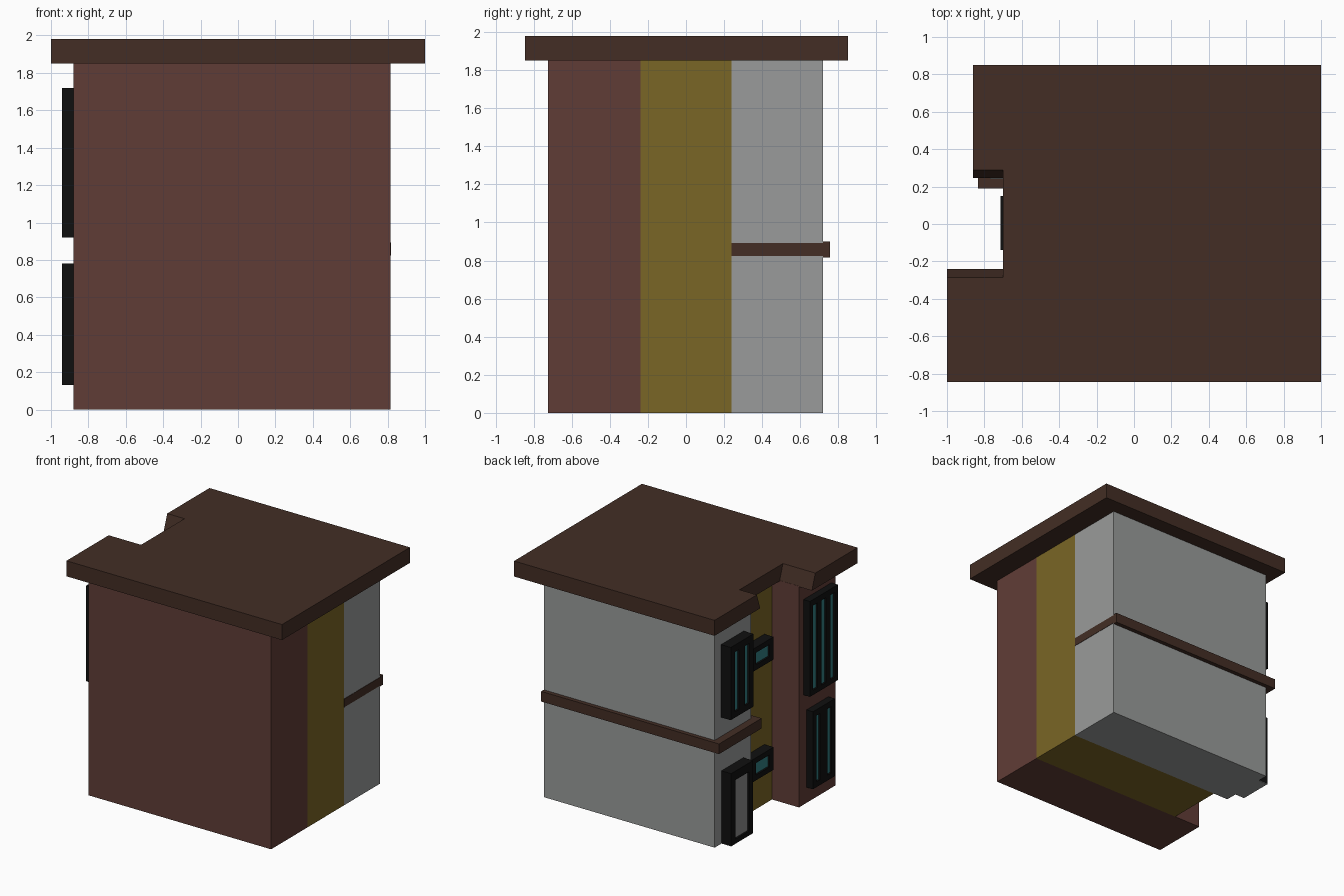
import bpy, bmesh

if "Cube" in bpy.data.objects:
    bpy.data.objects.remove(bpy.data.objects["Cube"])


def material(name, r, g, b):
    m = bpy.data.materials.new(name)
    m.diffuse_color = (r, g, b, 1)
    m.use_nodes = True
    m.node_tree.nodes["Principled BSDF"].inputs["Base Color"].default_value = m.diffuse_color
    return m


RED = material("brick red", 0.118, 0.046, 0.037)
OCHRE = material("ochre", 0.195, 0.132, 0.019)
GREY = material("light grey", 0.32, 0.33, 0.325)
BROWN = material("dark brown", 0.056, 0.027, 0.018)
BLACK = material("frame black", 0.005, 0.005, 0.005)
TEAL = material("glass teal", 0.032, 0.21, 0.23)
DOOR = material("door grey", 0.26, 0.26, 0.26)


def add_object(name, bm, mat):
    bmesh.ops.recalc_face_normals(bm, faces=bm.faces)
    me = bpy.data.meshes.new(name)
    bm.to_mesh(me)
    bm.free()
    me.materials.append(mat)
    ob = bpy.data.objects.new(name, me)
    bpy.context.collection.objects.link(ob)
    return ob


def prism(bm, bottom, top, z0, z1):
    """Solid between two outlines with equal point counts."""
    lo = [bm.verts.new((x, y, z0)) for x, y in bottom]
    hi = [bm.verts.new((x, y, z1)) for x, y in top]
    bm.faces.new(lo[::-1])
    bm.faces.new(hi)
    n = len(lo)
    for i in range(n):
        j = (i + 1) % n
        bm.faces.new((lo[i], lo[j], hi[j], hi[i]))


def add_box(bm, x0, x1, y0, y1, z0, z1):
    rect = [(x0, y0), (x1, y0), (x1, y1), (x0, y1)]
    prism(bm, rect, rect, z0, z1)


def box(name, mat, *dims):
    bm = bmesh.new()
    add_box(bm, *dims)
    return add_object(name, bm, mat)


def window(name, x_out, x_wall, y0, y1, z0, z1, slots,
           side, bar, low, high, pane=TEAL):
    """Frame with vertical bars on the left wall and a recessed pane."""
    bm = bmesh.new()
    add_box(bm, x_out, x_wall, y0, y1, z0, z0 + low)
    add_box(bm, x_out, x_wall, y0, y1, z1 - high, z1)
    w = (y1 - y0 - 2 * side - (slots - 1) * bar) / slots
    y = y0
    for i in range(slots + 1):
        t = side if i in (0, slots) else bar
        add_box(bm, x_out, x_wall, y, y + t, z0 + low, z1 - high)
        y += t + w
    add_object(name + "_frame", bm, BLACK)
    box(name + "_pane", pane, x_out + 0.015, x_out + 0.023,
        y0 + side, y1 - side, z0 + low, z1 - high)


# Three wall sections, front to back
box("front_section", RED, -0.88, 0.815, -0.725, -0.24, 0, 1.855)
box("middle_section", OCHRE, -0.63, 0.815, -0.24, 0.24, 0, 1.855)
box("back_section", GREY, -0.77, 0.815, 0.24, 0.72, 0, 1.855)

# Flat roof with a notch whose two side walls slope
def roof_outline(front, back):
    return [(-1, -0.845), (1, -0.845), (1, 0.85), (-0.86, 0.85),
            (-0.86, back), (-0.70, back), (-0.70, front), (-1, front)]


bm = bmesh.new()
prism(bm, roof_outline(-0.24, 0.245), roof_outline(-0.285, 0.29), 1.85, 1.98)
add_object("roof", bm, BROWN)

# Floor band wrapping the back section
band = [(0.815, 0.72), (0.815, 0.755), (-0.835, 0.755), (-0.835, 0.19),
        (-0.63, 0.19), (-0.63, 0.24), (-0.77, 0.24), (-0.77, 0.72)]
bm = bmesh.new()
prism(bm, band, band, 0.815, 0.90)
add_object("floor_band", bm, BROWN)
box("floor_band_side", BROWN, 0.813, 0.818, 0.24, 0.72, 0.823, 0.893)

# Windows of the front section
window("tall_window", -0.94, -0.88, -0.67, -0.30, 0.92, 1.72, 3, 0.04, 0.055, 0.04, 0.05)
window("low_window", -0.94, -0.88, -0.63, -0.34, 0.13, 0.78, 2, 0.045, 0.10, 0.045, 0.05)

# Small windows of the middle section
for label, z in (("upper", 1.235), ("lower", 0.31)):
    window("small_window_" + label, -0.715, -0.63, -0.14, 0.15, z, z + 0.19,
           1, 0.055, 0, 0.045, 0.045)

# Window and door of the back section
window("back_window", -0.86, -0.77, 0.335, 0.635, 1.06, 1.67, 2, 0.055, 0.08, 0.05, 0.06)
window("door", -0.86, -0.77, 0.34, 0.63, 0.004, 0.61, 1, 0.055, 0, 0.035, 0.075, DOOR)
box("door_sill", GREY, -0.86, -0.77, 0.34, 0.63, 0, 0.004)
